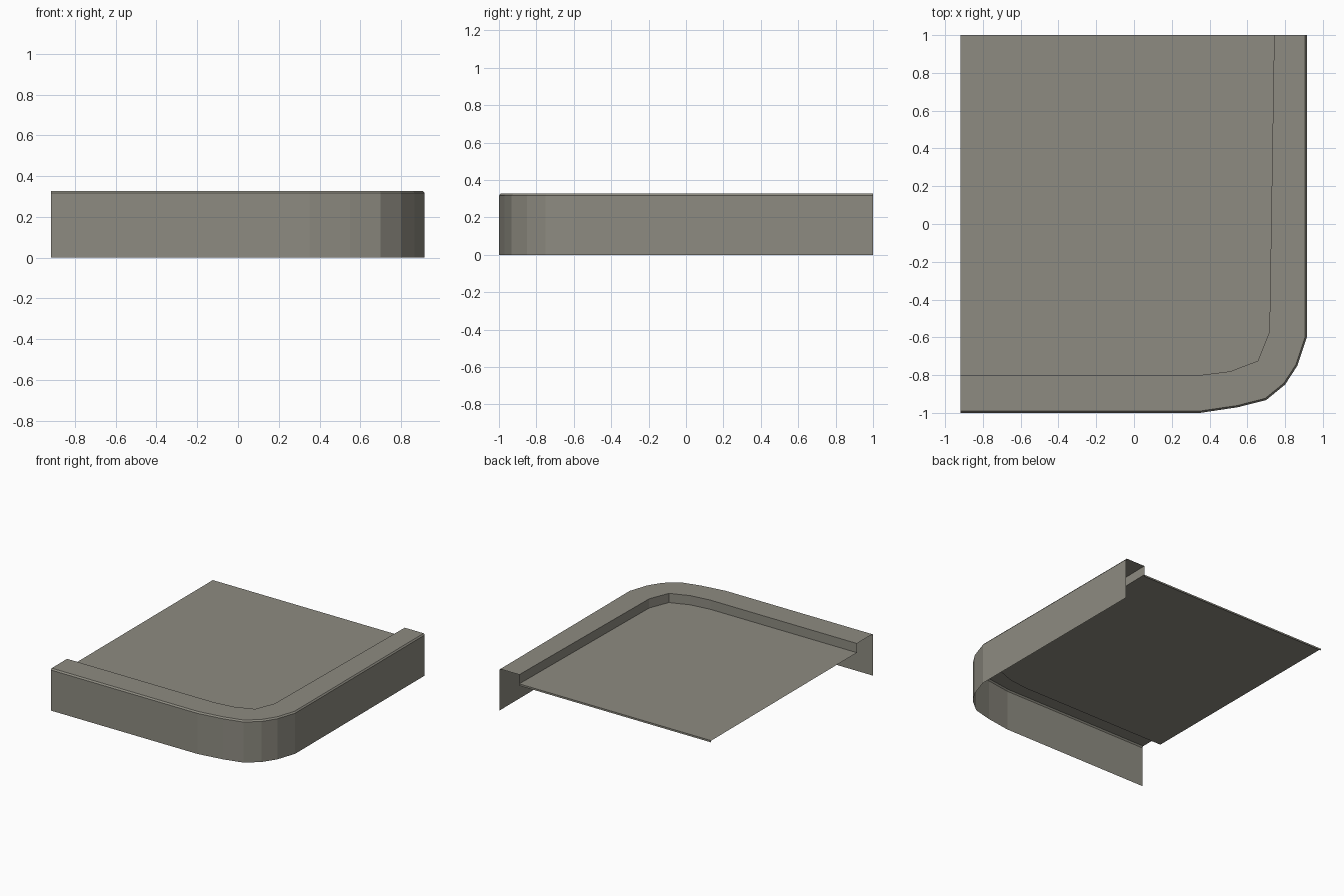
import bpy

if "Cube" in bpy.data.objects:
    bpy.data.objects.remove(bpy.data.objects["Cube"])

# One flat stone colour
stone = bpy.data.materials.new("stone grey")
stone.diffuse_color = (0.27, 0.26, 0.22, 1)
stone.use_nodes = True
stone.node_tree.nodes["Principled BSDF"].inputs["Base Color"].default_value = stone.diffuse_color

# Plan outlines of the kerb, from front left round the corner to back right
outer = [(-.918, -1), (.35, -1), (.55, -.97), (.70, -.932), (.80, -.85),
         (.865, -.75), (.915, -.6), (.915, 1)]
bevel = [(-.918, -.99), (.35, -.99), (.547, -.961), (.695, -.923), (.793, -.843),
         (.857, -.745), (.906, -.598), (.906, 1)]
inner = [(-.918, -.8), (.35, -.8), (.51, -.78), (.58, -.753), (.655, -.725),
         (.685, -.65), (.717, -.57), (.742, 1)]
RIM, SHOULDER, FLOOR = .328, .317, .256


def make(name, verts, faces):
    me = bpy.data.meshes.new(name)
    me.from_pydata(verts, [], faces)
    me.materials.append(stone)
    ob = bpy.data.objects.new(name, me)
    bpy.context.collection.objects.link(ob)
    return ob


def ring(pts, z):
    return [(x, y, z) for x, y in pts]


# Kerb: outer wall, small bevel, flat rim and inner step as one open strip
rings = [ring(outer, 0), ring(outer, SHOULDER), ring(bevel, RIM),
         ring(inner, RIM), ring(inner, FLOOR)]
n = len(outer)
make("kerb", [v for r in rings for v in r],
     [(k * n + i, k * n + i + 1, (k + 1) * n + i + 1, (k + 1) * n + i)
      for k in range(len(rings) - 1) for i in range(n - 1)])

# Floor slab sheet inside the kerb
make("floor", ring(inner, FLOOR) + [(-.918, 1, FLOOR)], [tuple(range(n + 1))])

# Thin lip along the back edge of the floor
make("back_lip", [(.742, 1, FLOOR), (-.918, 1, FLOOR),
                  (-.918, 1, FLOOR - .014), (.742, 1, FLOOR - .014)], [(3, 2, 1, 0)])
